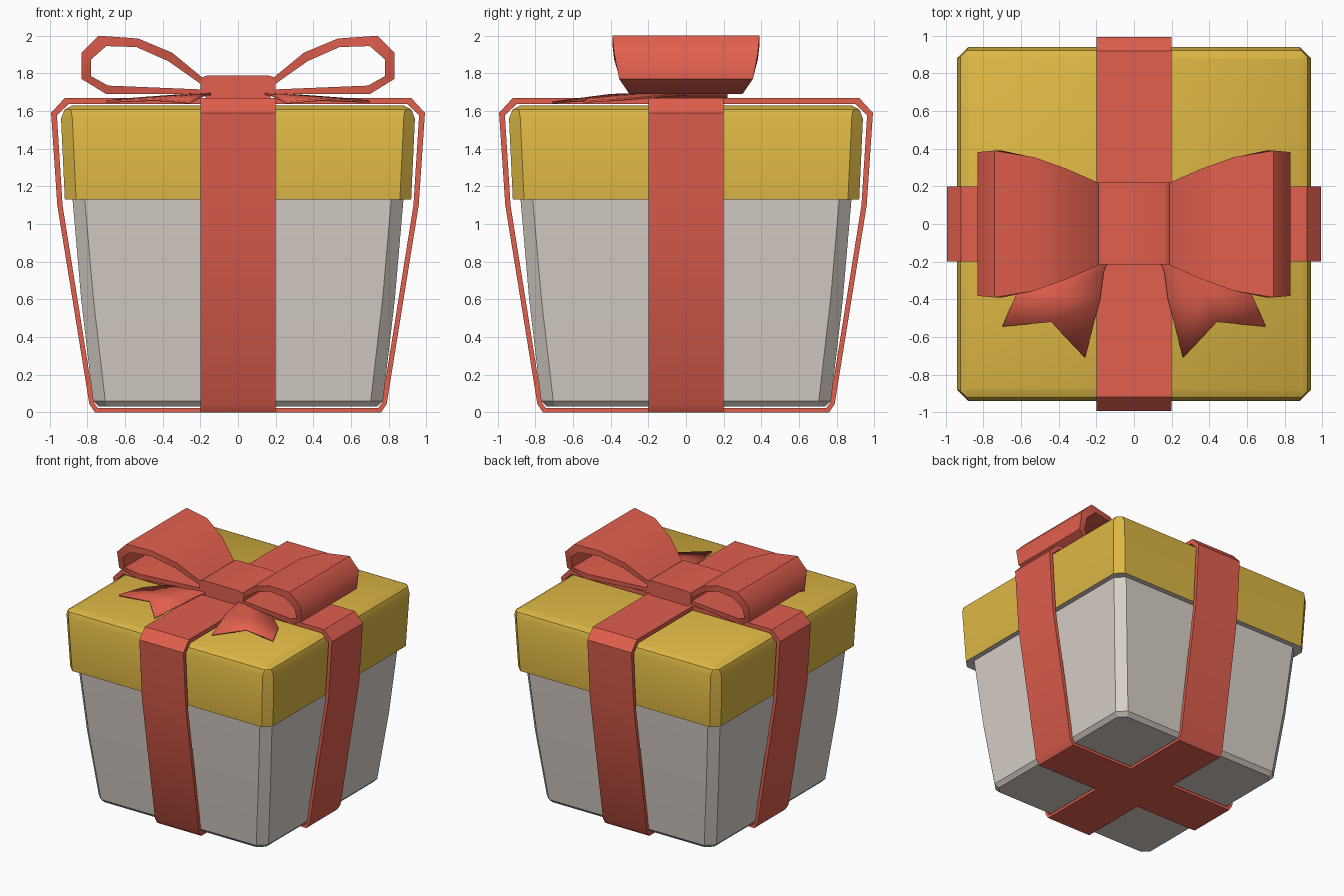
import bpy, bmesh, math
from mathutils import Matrix

if "Cube" in bpy.data.objects:
    bpy.data.objects.remove(bpy.data.objects["Cube"])


def material(name, rgb):
    m = bpy.data.materials.new(name)
    m.diffuse_color = (*rgb, 1)
    m.use_nodes = True
    m.node_tree.nodes["Principled BSDF"].inputs["Base Color"].default_value = m.diffuse_color
    return m


RED = material("ribbon red", (0.75, 0.115, 0.076))
GOLD = material("lid gold", (0.72, 0.47, 0.058))
GREY = material("box warm grey", (0.69, 0.63, 0.58))


def finish(name, bm, mats, angle=35):
    bmesh.ops.recalc_face_normals(bm, faces=bm.faces)
    me = bpy.data.meshes.new(name)
    bm.to_mesh(me)
    bm.free()
    for m in mats:
        me.materials.append(m)
    ob = bpy.data.objects.new(name, me)
    bpy.context.collection.objects.link(ob)
    bpy.ops.object.select_all(action='DESELECT')
    ob.select_set(True)
    bpy.context.view_layer.objects.active = ob
    bpy.ops.object.shade_smooth_by_angle(angle=math.radians(angle))
    return ob


def loft(rings):
    """Stack of corner-cut squares: (z, half width, corner cut)."""
    bm = bmesh.new()
    loops = []
    for z, h, c in rings:
        k = h - c
        pts = [(h, -k), (h, k), (k, h), (-k, h), (-h, k), (-h, -k), (-k, -h), (k, -h)]
        loops.append([bm.verts.new((x, y, z)) for x, y in pts])
    for a, b in zip(loops, loops[1:]):
        for i in range(8):
            j = (i + 1) % 8
            bm.faces.new((a[i], a[j], b[j], b[i]))
    bm.faces.new(loops[0])
    bm.faces.new(loops[-1])
    return bm


def band(outer, inner, widths):
    """Closed ribbon from outer and inner xz outlines, half width in y per point."""
    bm = bmesh.new()
    n = len(outer)
    rows = []
    for o, i, w in zip(outer, inner, widths):
        rows.append([bm.verts.new(p) for p in (
            (o[0], -w, o[1]), (o[0], w, o[1]), (i[0], w, i[1]), (i[0], -w, i[1]))])
    for k in range(n):
        a, b = rows[k], rows[(k + 1) % n]
        for i in range(4):
            j = (i + 1) % 4
            bm.faces.new((a[i], a[j], b[j], b[i]))
    return bm


# Box body
finish("box_body", loft([(0.03, 0.74, 0.05), (0.06, 0.77, 0.065),
                         (0.6, 0.833, 0.065), (1.2, 0.885, 0.065)]), [GREY], 25)

# Lid, grey on its underside
lid_bm = loft([(1.13, 0.92, 0.06), (1.56, 0.94, 0.06),
               (1.607, 0.922, 0.035), (1.63, 0.88, 0.005)])
lid_bm.faces.ensure_lookup_table()
for f in lid_bm.faces:
    if all(v.co.z < 1.14 for v in f.verts):
        f.material_index = 1
finish("lid", lid_bm, [GOLD, GREY], 35)

# Two crossing ribbons wrapped around the box
half_out = [(0.76, 0.0), (0.79, 0.045), (0.96, 1.1), (0.993, 1.59), (0.92, 1.67)]
half_in = [(0.745, 0.022), (0.765, 0.05), (0.932, 1.1), (0.962, 1.577), (0.90, 1.637)]


def mirrored(pts):
    return pts + [(-x, z) for x, z in reversed(pts)]


for name, turn in (("ribbon_across", 0), ("ribbon_front_to_back", 90)):
    bm = band(mirrored(half_out), mirrored(half_in), [0.2] * 10)
    bm.transform(Matrix.Rotation(math.radians(turn), 4, 'Z'))
    finish(name, bm, [RED], 40)

# Bow loops and forked tails, mirrored left and right
loop_out = [(0.18, 1.69), (0.70, 1.69), (0.83, 1.77), (0.83, 1.91),
            (0.74, 2.0), (0.53, 1.985), (0.35, 1.91), (0.18, 1.77)]
loop_in = [(0.20, 1.715), (0.69, 1.735), (0.78, 1.785), (0.78, 1.875),
           (0.70, 1.945), (0.54, 1.94), (0.37, 1.865), (0.20, 1.745)]
loop_w = [0.21, 0.30, 0.355, 0.382, 0.39, 0.355, 0.29, 0.215]
tail_rows = [[(0.08, -0.08, 1.69), (0.13, -0.05, 1.69), (0.2, 0.0, 1.69)],
             [(0.16, -0.25, 1.69), (0.28, -0.22, 1.685), (0.42, -0.18, 1.675)],
             [(0.18, -0.40, 1.685), (0.37, -0.38, 1.675), (0.62, -0.36, 1.66)],
             [(0.26, -0.71, 1.645), (0.44, -0.52, 1.66), (0.70, -0.545, 1.65)]]

for side, s in (("right", 1), ("left", -1)):
    bm = band([(s * x, z) for x, z in loop_out], [(s * x, z) for x, z in loop_in], loop_w)
    finish("bow_loop_" + side, bm, [RED], 47)

    bm = bmesh.new()
    grid = [[bm.verts.new((s * x, y, z)) for x, y, z in row] for row in tail_rows]
    for a, b in zip(grid, grid[1:]):
        for i in range(2):
            quad = (a[i], a[i + 1], b[i + 1], b[i])
            bm.faces.new(quad if s < 0 else quad[::-1])
    tail = finish("bow_tail_" + side, bm, [RED])
    mod = tail.modifiers.new("thickness", 'SOLIDIFY')
    mod.thickness = 0.012
    mod.offset = 0

# Knot
knot_half = [(0.17, 1.67), (0.2, 1.70), (0.2, 1.755), (0.188, 1.78), (0.16, 1.79)]
bm = bmesh.new()
ends = [[bm.verts.new((x, y, z)) for x, z in mirrored(knot_half)] for y in (-0.216, 0.22)]
for i in range(10):
    j = (i + 1) % 10
    bm.faces.new((ends[0][i], ends[0][j], ends[1][j], ends[1][i]))
for e in ends:
    bm.faces.new(e)
finish("bow_knot", bm, [RED], 50)
